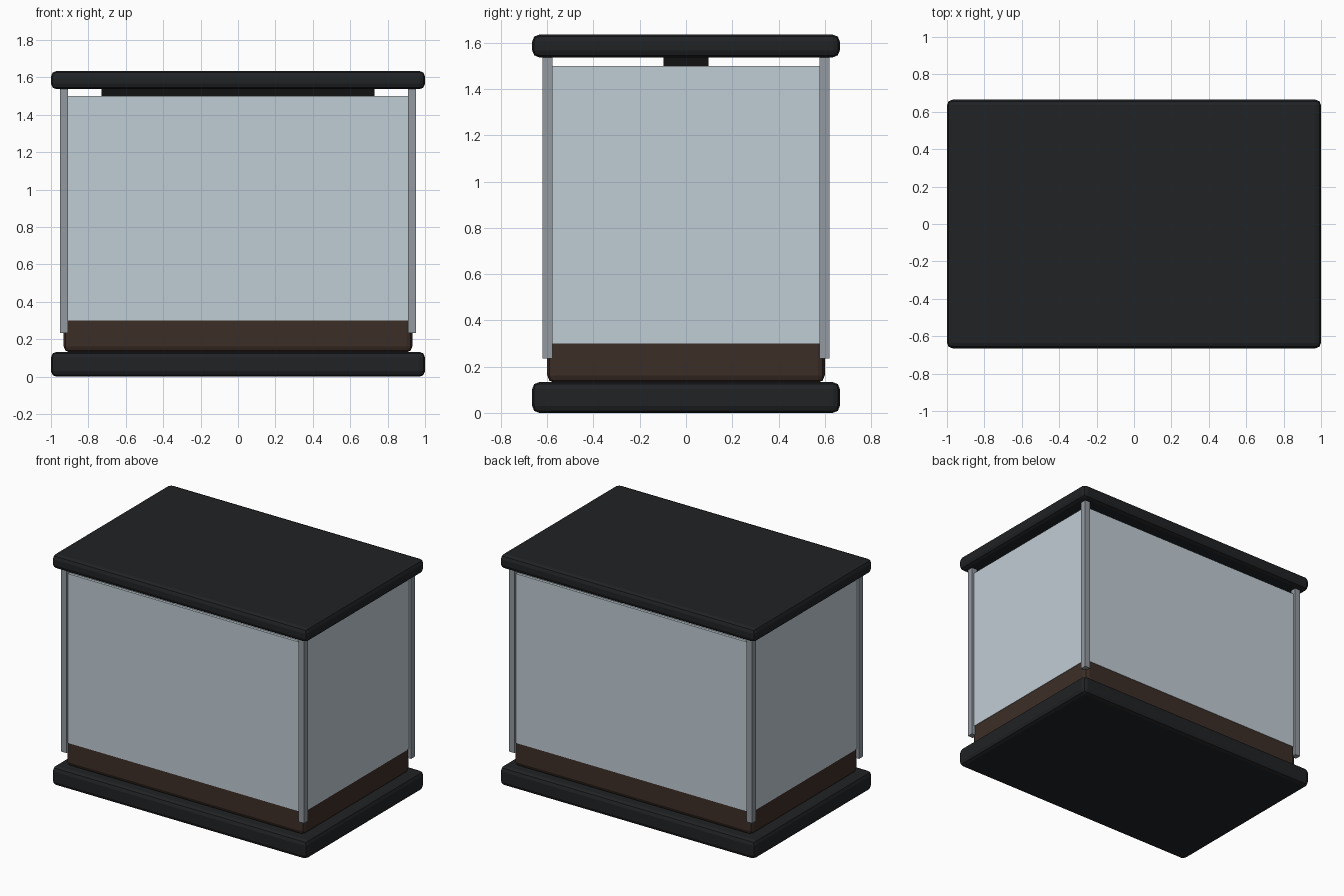
import bpy

if "Cube" in bpy.data.objects:
    bpy.data.objects.remove(bpy.data.objects["Cube"])


def material(name, rgb):
    m = bpy.data.materials.new(name)
    m.diffuse_color = (*rgb, 1)
    m.use_nodes = True
    m.node_tree.nodes["Principled BSDF"].inputs["Base Color"].default_value = m.diffuse_color
    return m


dark = material("dark_frame", (0.015, 0.016, 0.018))
black = material("black_fixture", (0.006, 0.006, 0.007))
brown = material("substrate", (0.046, 0.027, 0.02))
glass = material("glass", (0.53, 0.61, 0.66))
metal = material("metal", (0.29, 0.32, 0.35))


def box(name, lo, hi, mat, bevel=0):
    """Box between two corners, optionally with bevelled edges."""
    bpy.ops.mesh.primitive_cube_add(size=1, location=[(a + b) / 2 for a, b in zip(lo, hi)])
    ob = bpy.context.object
    ob.name = name
    ob.scale = [b - a for a, b in zip(lo, hi)]
    bpy.ops.object.transform_apply(location=False, rotation=False, scale=True)
    ob.data.materials.append(mat)
    if bevel:
        mod = ob.modifiers.new("bevel", 'BEVEL')
        mod.width = bevel
        mod.segments = 2
    return ob


# Base slab, lid and soil bed
box("base", (-1, -0.665, 0), (1, 0.665, 0.133), dark, 0.03)
box("lid", (-1, -0.665, 1.537), (1, 0.665, 1.635), dark, 0.03)
box("soil", (-0.932, -0.6, 0.13), (0.932, 0.6, 0.335), brown, 0.032)

# Lamp bar under the lid
box("lamp_bar", (-0.73, -0.098, 1.48), (0.73, 0.098, 1.54), black)

# Glass panes and corner posts, mirrored on both sides
for s, side in ((-1, "front"), (1, "back")):
    ys = sorted((s * 0.583, s * 0.603))
    box(side + "_glass", (-0.92, ys[0], 0.3), (0.92, ys[1], 1.5), glass)
    py = sorted((s * 0.577, s * 0.62))
    for t, end in ((-1, "left"), (1, "right")):
        px = sorted((t * 0.91, t * 0.953))
        box(f"{side}_{end}_post", (px[0], py[0], 0.235), (px[1], py[1], 1.54), metal)
for t, end in ((-1, "left"), (1, "right")):
    xs = sorted((t * 0.915, t * 0.935))
    box(end + "_glass", (xs[0], -0.583, 0.3), (xs[1], 0.583, 1.5), glass)
